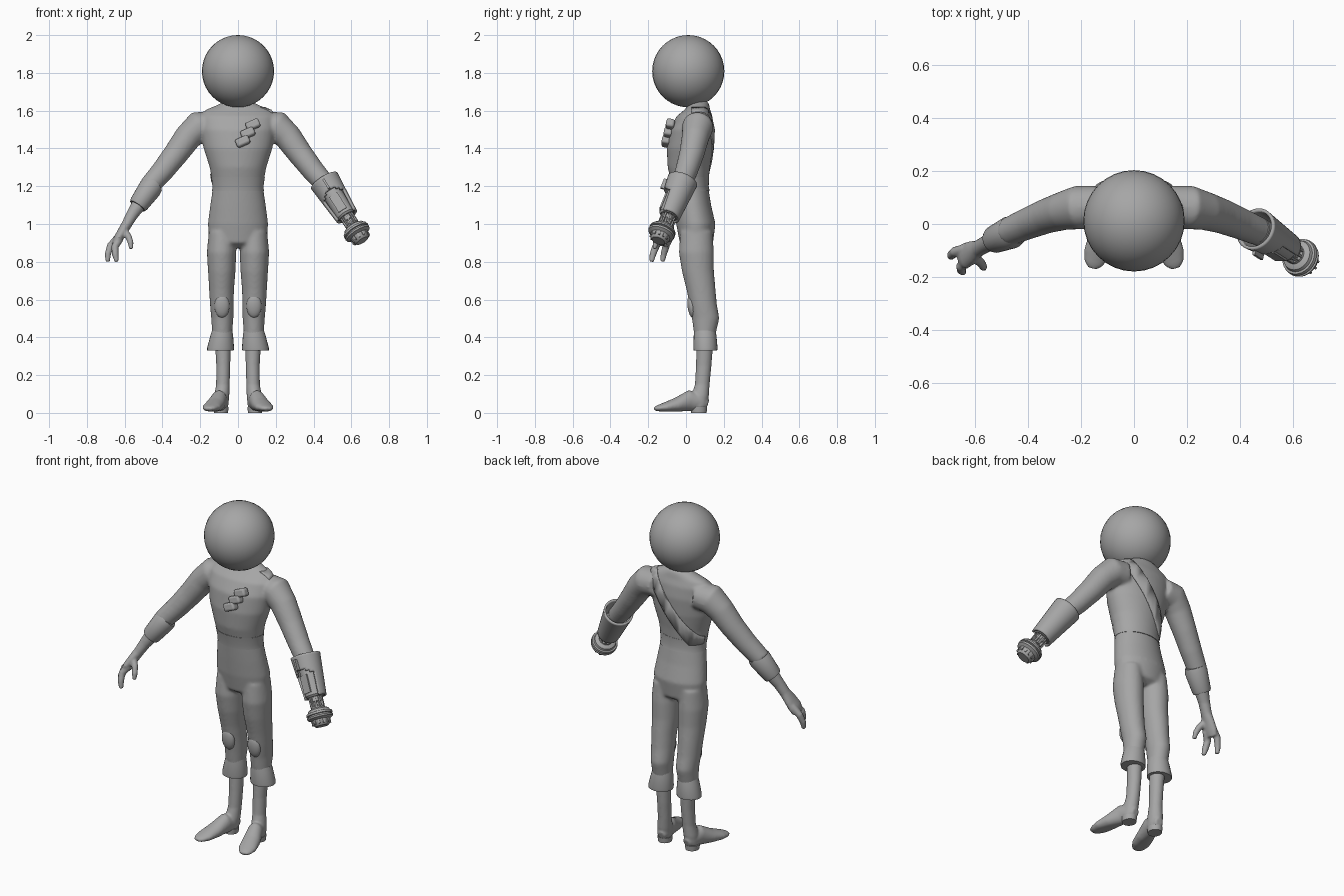
import bpy, bmesh, math
from mathutils import Vector, Matrix

if "Cube" in bpy.data.objects:
    bpy.data.objects.remove(bpy.data.objects["Cube"])

grey = bpy.data.materials.new("plain grey")
grey.diffuse_color = (0.38, 0.38, 0.38, 1)
grey.use_nodes = True
grey.node_tree.nodes["Principled BSDF"].inputs["Base Color"].default_value = grey.diffuse_color


def finish(name, bm, angle=40):
    bmesh.ops.recalc_face_normals(bm, faces=bm.faces)
    me = bpy.data.meshes.new(name)
    bm.to_mesh(me)
    bm.free()
    ob = bpy.data.objects.new(name, me)
    bpy.context.collection.objects.link(ob)
    me.materials.append(grey)
    bpy.ops.object.select_all(action='DESELECT')
    ob.select_set(True)
    bpy.context.view_layer.objects.active = ob
    bpy.ops.object.shade_smooth_by_angle(angle=math.radians(angle))
    return ob


def fuse(ob, voxel, steps):
    """Blend overlapping lofts into one soft skin."""
    r = ob.modifiers.new("fuse", 'REMESH')
    r.mode, r.voxel_size, r.use_smooth_shade = 'VOXEL', voxel, True
    s = ob.modifiers.new("soften", 'SMOOTH')
    s.factor, s.iterations = 0.5, steps


def loft(bm, pts, axis=None, ref=(0, 1, 0), n=24, floor=None, side=1):
    """Closed loft of ellipses; each point is x, y, z, width radius, depth radius."""
    rings = []
    P = [Vector((p[0] * side, p[1], p[2])) for p in pts]
    for i, p in enumerate(pts):
        t = Vector(axis) if axis else P[min(i + 1, len(P) - 1)] - P[max(i - 1, 0)]
        t.normalize()
        u = Vector(ref) - t * t.dot(Vector(ref))
        u.normalize()
        v = t.cross(u)
        ring = []
        for k in range(n):
            a = 2 * math.pi * k / n
            c = P[i] + v * p[3] * math.cos(a) + u * p[-1] * math.sin(a)
            if floor is not None:
                c.z = max(c.z, floor)
            ring.append(bm.verts.new(c))
        rings.append(ring)
    for a, b in zip(rings, rings[1:]):
        for k in range(n):
            bm.faces.new((a[k], a[(k + 1) % n], b[(k + 1) % n], b[k]))
    bm.faces.new(rings[0])
    bm.faces.new(rings[-1])


UP = (0, 0, 1)
torso = [(0, .055, .875, .09, .05), (0, .055, .9, .15, .088), (0, .052, 1.0, .16, .104),
         (0, .035, 1.1, .147, .098), (0, .022, 1.2, .132, .095), (0, .015, 1.3, .15, .112),
         (0, .02, 1.4, .182, .122), (0, .03, 1.5, .2, .118), (0, .045, 1.57, .2, .095),
         (0, .06, 1.605, .17, .068), (0, .068, 1.63, .11, .055), (0, .07, 1.65, .07, .045)]
leg = [(.085, .055, .96, .07, .085), (.087, .055, .85, .078, .093), (.086, .063, .75, .073, .085),
       (.087, .08, .65, .066, .077), (.086, .09, .58, .063, .073), (.083, .104, .5, .059, .073),
       (.084, .1, .42, .053, .058), (.085, .1, .37, .053, .055)]
arm = [(.13, .07, 1.52, .075), (.21, .062, 1.515, .083), (.265, .05, 1.46, .073),
       (.33, .03, 1.37, .066), (.40, .002, 1.28, .06), (.475, -.03, 1.195, .054)]

# Suit: torso, legs and arms blended together
bm = bmesh.new()
loft(bm, torso, UP, n=40)
for s in (1, -1):
    loft(bm, leg, UP, side=s)
    loft(bm, arm, side=s)
fuse(finish("suit", bm), .008, 10)

# Waist band
bm = bmesh.new()
loft(bm, [(0, .026, 1.175, .137, .099), (0, .022, 1.2, .135, .098), (0, .018, 1.25, .142, .105)], UP, n=40)
finish("waist_band", bm)

# Shoulder strap across the back, cut from the torso shape
bm = bmesh.new()
loft(bm, [(x, y, z, a + .006, b + .006) for x, y, z, a, b in torso], UP, n=40)
for co, no in (((.0, 0, 1.46), (-.8, 0, .6)), ((.0, 0, 1.34), (.8, 0, -.6)), ((0, .03, 0), (0, -1, 0)),
               ((0, 0, 1.22), (0, 0, -1)), ((0, 0, 1.62), (0, 0, 1))):
    bmesh.ops.bisect_plane(bm, geom=bm.verts[:] + bm.edges[:] + bm.faces[:],
                           plane_co=co, plane_no=no, clear_outer=True)
finish("back_strap", bm).modifiers.new("thickness", 'SOLIDIFY').thickness = .008

# Round helmet
bm = bmesh.new()
bmesh.ops.create_uvsphere(bm, u_segments=32, v_segments=20, radius=.191,
                          matrix=Matrix.Translation((0, .012, 1.809)))
finish("helmet", bm)

# Chest pouches, stepping up diagonally
for i in range(3):
    bm = bmesh.new()
    m = (Matrix.Translation((.025 + .027 * i, -.105 + .011 * i, 1.437 + .044 * i))
         @ Matrix.Rotation(math.radians(-24), 4, 'Y') @ Matrix.Rotation(math.radians(-12), 4, 'X')
         @ Matrix.Diagonal((.075, .045, .046, 1)))
    bmesh.ops.create_cube(bm, size=1, matrix=m)
    ob = finish("chest_pouch", bm, 60)
    b = ob.modifiers.new("round", 'BEVEL')
    b.width, b.segments = .012, 3

for s, side in ((1, "left"), (-1, "right")):
    # Trouser cuff
    bm = bmesh.new()
    loft(bm, [(.084, .1, .435, .054, .057), (.086, .101, .41, .06, .06), (.092, .103, .345, .071, .064),
              (.093, .103, .33, .07, .062)], UP, side=s)
    finish(side + "_trouser_cuff", bm)
    # Knee pad
    bm = bmesh.new()
    bmesh.ops.create_uvsphere(bm, u_segments=20, v_segments=12, radius=1, matrix=Matrix.Translation(
        (.085 * s, .03, .565)) @ Matrix.Rotation(.12, 4, 'X') @ Matrix.Diagonal((.04, .022, .062, 1)))
    finish(side + "_knee_pad", bm)
    # Boot: shaft and foot
    bm = bmesh.new()
    loft(bm, [(.08, .1, .37, .042, .044), (.078, .094, .25, .037, .041), (.08, .086, .15, .036, .039),
              (.086, .075, .09, .04, .046), (.09, .066, .03, .038, .045)], UP, side=s)
    loft(bm, [(.083, .115, .045, .022, .025), (.086, .085, .055, .038, .045), (.1, .02, .065, .043, .056),
              (.122, -.05, .042, .05, .038), (.14, -.11, .03, .05, .026), (.152, -.15, .024, .036, .016),
              (.156, -.168, .022, .018, .008)], ref=UP, floor=.008, side=s)
    fuse(finish(side + "_boot", bm), .006, 6)
    # Boot heel
    bm = bmesh.new()
    loft(bm, [(.09, .068, .03, .04, .044), (.09, .068, 0, .037, .041)], UP, side=s)
    finish(side + "_boot_heel", bm)

# Bare hand with forearm, two fingers and thumb
bm = bmesh.new()
loft(bm, [(-.46, -.03, 1.2, .046), (-.52, -.055, 1.11, .041), (-.56, -.077, 1.05, .032),
          (-.588, -.093, 1.0, .028, .032), (-.612, -.107, .96, .026, .044), (-.635, -.12, .92, .025, .05),
          (-.65, -.125, .89, .02, .042)], n=16)
for f in ([(-.635, -.095, .93, .02), (-.675, -.105, .885, .02), (-.689, -.118, .84, .017), (-.69, -.125, .8, .012)],
          [(-.625, -.14, .92, .02), (-.652, -.16, .88, .02), (-.65, -.175, .84, .018), (-.642, -.182, .8, .012)],
          [(-.6, -.125, .96, .02), (-.578, -.145, .93, .018), (-.568, -.16, .9, .016), (-.566, -.168, .868, .011)]):
    loft(bm, f, n=12)
fuse(finish("bare_hand", bm), .006, 5)

# Sleeve cuff above the bare hand
bm = bmesh.new()
loft(bm, [(-.448, -.022, 1.21, .056), (-.465, -.032, 1.19, .062), (-.525, -.058, 1.105, .052),
          (-.532, -.061, 1.095, .047)])
finish("sleeve_cuff", bm)

# Frame along the mechanical forearm
A, D = Vector((.475, -.03, 1.2)), Vector((.506, -.322, -.798)).normalized()
U = (Vector((0, -1, 0)) - D * D.dot(Vector((0, -1, 0)))).normalized()
V = D.cross(U)
FRAME = Matrix.Translation(A) @ Matrix((U, V, D)).transposed().to_4x4()


def turned(name, profile, n=32, ribs=()):
    """Turned part along the forearm, with optional raised ribs (start, end, radius, count)."""
    bm = bmesh.new()
    loft(bm, [(0, 0, d, r, r) for d, r in profile], UP, n=n)
    for d0, d1, r, count in ribs:
        for k in range(count):
            m = (Matrix.Rotation(2 * math.pi * k / count, 4, 'Z') @ Matrix.Translation((r, 0, (d0 + d1) / 2))
                 @ Matrix.Diagonal((.012, .009, d1 - d0, 1)))
            bmesh.ops.create_cube(bm, size=1, matrix=m)
    bm.transform(FRAME)
    return finish(name, bm, 35)


turned("forearm_core", [(-.02, .052), (.19, .052), (.2, .044)])
turned("wrist_joint", [(.19, .03), (.225, .034), (.23, .028), (.25, .028), (.255, .036), (.268, .04)],
       ribs=[(.2, .255, .033, 10)])
turned("claw_rings", [(.262, .04), (.272, .058), (.284, .062), (.286, .07), (.298, .073), (.3, .063),
                      (.306, .063), (.308, .073), (.318, .07), (.328, .052), (.352, .046), (.362, .036)],
       ribs=[(.325, .352, .047, 12)])

# Gauntlet shell with an arched opening on its front
bm = bmesh.new()
N, R = 40, 20
grid = [[bm.verts.new((r * math.cos(2 * math.pi * k / N), r * math.sin(2 * math.pi * k / N), d))
         for k in range(N)]
        for d, r in ((-.035 + .235 * j / R, .082 - .02 * j / R) for j in range(R + 1))]
for a, b in zip(grid, grid[1:]):
    for k in range(N):
        q = (a[k], a[(k + 1) % N], b[(k + 1) % N], b[k])
        c = sum((v.co for v in q), Vector()) / 4
        arch = .045 + 8 * c.y ** 2
        if not (c.x > .03 and c.z > arch):
            bm.faces.new(q)
bm.transform(FRAME)
finish("gauntlet_shell", bm).modifiers.new("thickness", 'SOLIDIFY').thickness = .012

# Small raised fin and cover plate on the gauntlet
for name, loc, size in (("gauntlet_fin", (.085, .0, .015), (.022, .012, .06)),
                        ("gauntlet_plate", (.052, 0, .125), (.008, .05, .1))):
    bm = bmesh.new()
    bmesh.ops.create_cube(bm, size=1, matrix=FRAME @ Matrix.Translation(loc) @ Matrix.Diagonal((*size, 1)))
    finish(name, bm)
